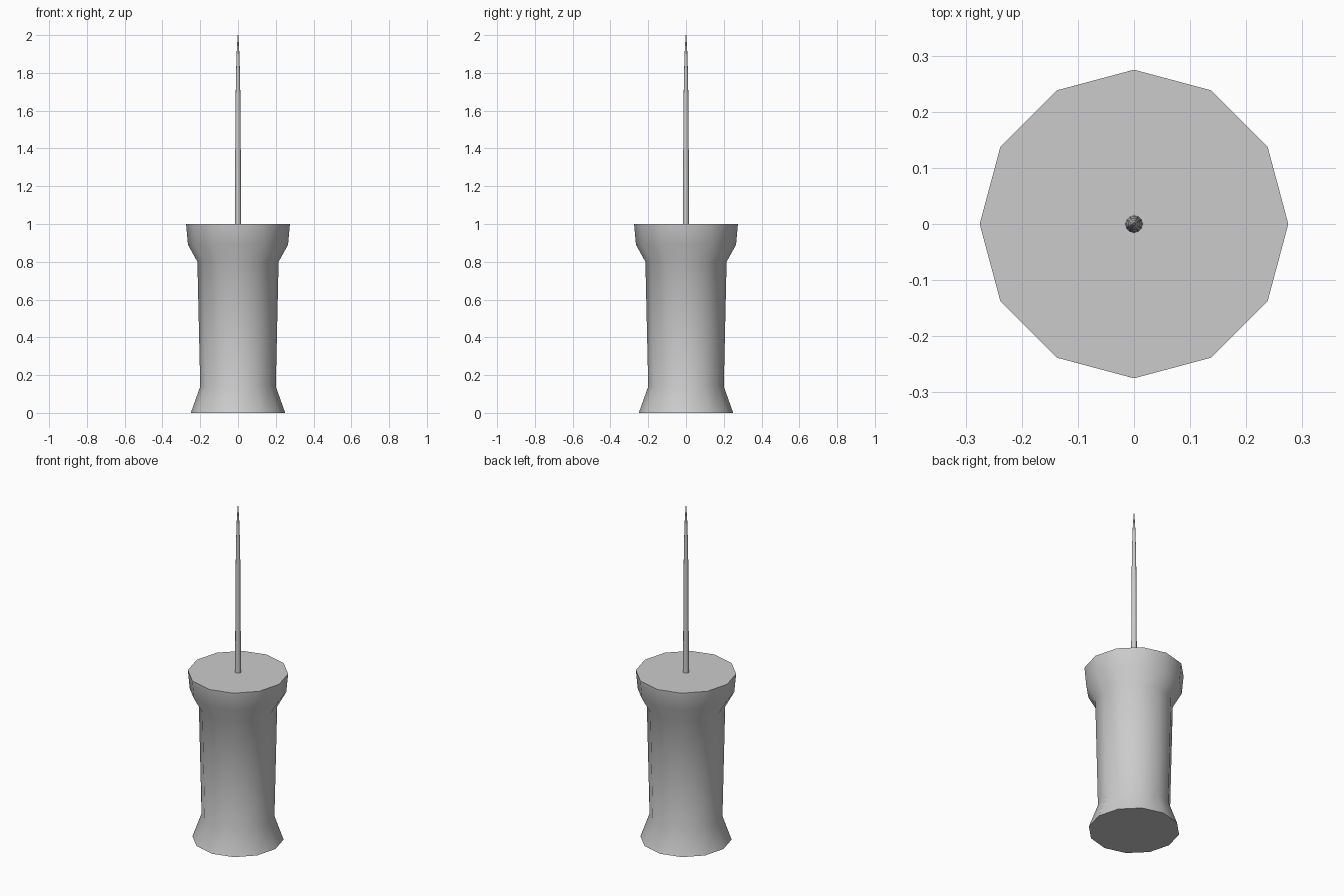
import bpy, bmesh, math

if "Cube" in bpy.data.objects:
    bpy.data.objects.remove(bpy.data.objects["Cube"])

SIDES = 12


def lathe(name, profile):
    """Capped solid of revolution from (radius, z) points, bottom to top."""
    bm = bmesh.new()
    rings = []
    for r, z in profile:
        rings.append([bm.verts.new((r * math.cos(2 * math.pi * i / SIDES),
                                    r * math.sin(2 * math.pi * i / SIDES), z))
                      for i in range(SIDES)])
    for low, high in zip(rings, rings[1:]):
        for i in range(SIDES):
            j = (i + 1) % SIDES
            bm.faces.new((low[i], low[j], high[j], high[i]))
    bm.faces.new(rings[0][::-1])
    bm.faces.new(rings[-1])
    mesh = bpy.data.meshes.new(name)
    bm.to_mesh(mesh)
    bm.free()
    obj = bpy.data.objects.new(name, mesh)
    bpy.context.collection.objects.link(obj)
    bpy.ops.object.select_all(action='DESELECT')
    obj.select_set(True)
    bpy.context.view_layer.objects.active = obj
    bpy.ops.object.shade_smooth_by_angle(angle=math.radians(40))
    return obj


# Flared grip with wide collar
lathe("grip", [(0.25, 0), (0.2, 0.14), (0.215, 0.8), (0.265, 0.89), (0.275, 1.0)])

# Slender pin tapering to a point
lathe("pin", [(0.016, 0.99), (0.014, 1.55), (0.011, 1.78), (0.007, 1.91), (0.002, 2.0)])
